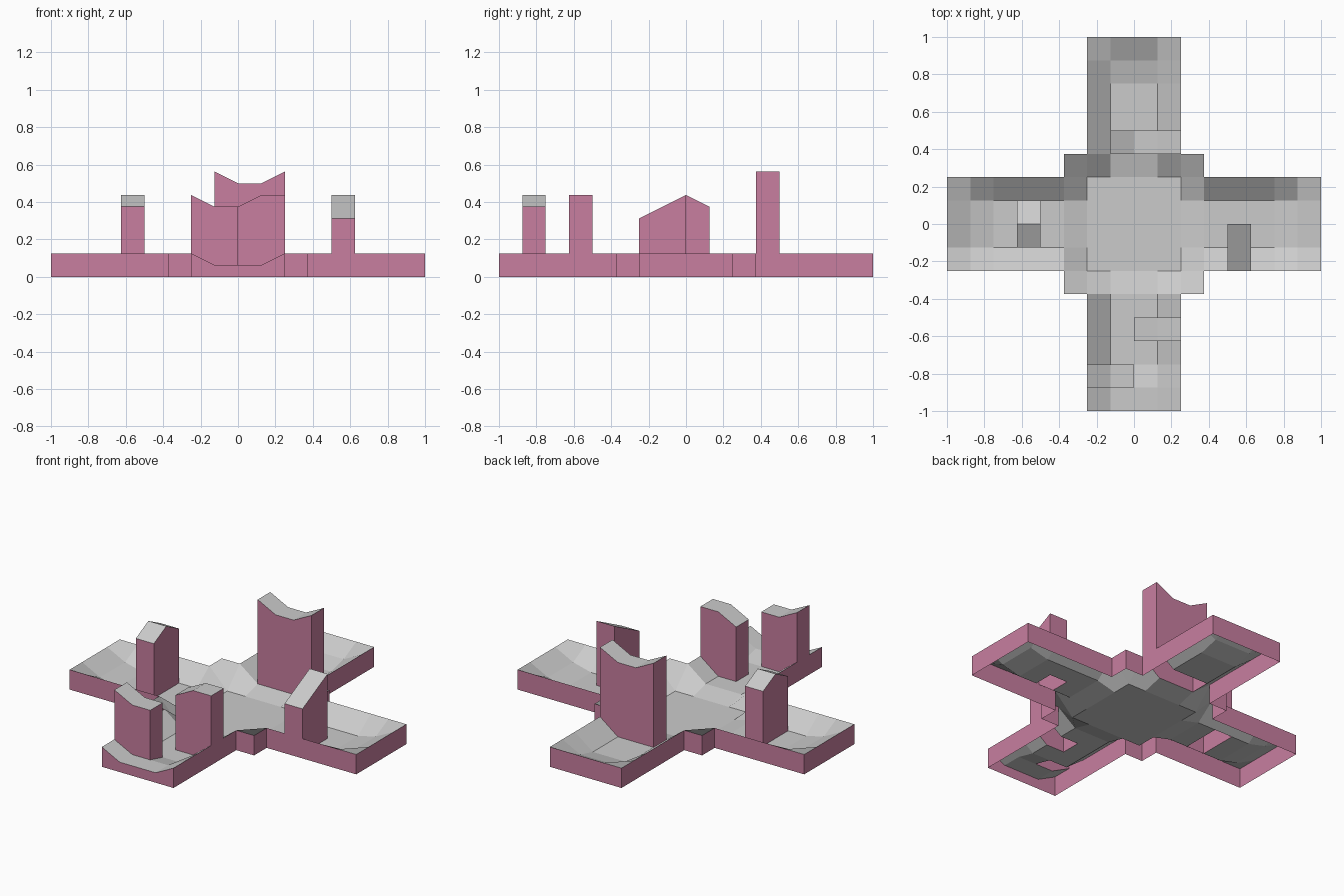
import bpy, bmesh

if "Cube" in bpy.data.objects:
    bpy.data.objects.remove(bpy.data.objects["Cube"])

S = 0.125  # grid step

pink = bpy.data.materials.new("pink")
pink.diffuse_color = (0.58, 0.21, 0.35, 1)
pink.use_nodes = True
pink.node_tree.nodes["Principled BSDF"].inputs["Base Color"].default_value = pink.diffuse_color


def inside(i, j):
    """Is grid cell (i, j) part of the cross-shaped plan?"""
    x, y = abs(i + 0.5), abs(j + 0.5)
    u, v = max(x, y), min(x, y)
    return u < 3 or (u < 8 and v < 2)


def ground(i, j):
    """Height of the dished top surface at a grid corner."""
    u, v = max(abs(i), abs(j)), min(abs(i), abs(j))
    if u <= 2:
        return 0.0
    if v >= 2:
        return S
    if u == 8:
        return S / 2 if j == -8 else S
    return S / 2 if u == 7 else S / 4


# Towers: first cell, direction the profile runs, top heights along it
TOWERS = {
    "front_left_tower": ((-2, -7), 'x', (0.4375, 0.375, 0.375)),
    "front_right_tower": ((0, -5), 'x', (0.375, 0.4375, 0.4375)),
    "back_tower": ((-1, 3), 'x', (0.5625, 0.5, 0.5, 0.5625)),
    "left_tower": ((-5, -1), 'y', (0.375, 0.4375, 0.375)),
    "right_tower": ((4, -2), 'y', (0.3125, 0.375, 0.4375)),
}


def cells_of(tower):
    (i, j), axis, tops = tower
    return {(i + k, j) if axis == 'x' else (i, j + k) for k in range(len(tops) - 1)}


def corners(i, j):
    return [(i, j), (i + 1, j), (i + 1, j + 1), (i, j + 1)]


def border(cells):
    """Outward-facing boundary edges of a set of cells."""
    for i, j in sorted(cells):
        c = corners(i, j)
        for k, (di, dj) in enumerate([(0, -1), (1, 0), (0, 1), (-1, 0)]):
            if (i + di, j + dj) not in cells:
                yield c[k], c[(k + 1) % 4]


def build(name, faces, material=None):
    bm = bmesh.new()
    for f in faces:
        bm.faces.new([bm.verts.new(p) for p in f])
    bmesh.ops.remove_doubles(bm, verts=bm.verts, dist=1e-4)
    me = bpy.data.meshes.new(name)
    bm.to_mesh(me)
    bm.free()
    ob = bpy.data.objects.new(name, me)
    bpy.context.collection.objects.link(ob)
    if material:
        me.materials.append(material)


def sheet(cells, height):
    return [[(i * S, j * S, height(i, j)) for i, j in corners(*c)] for c in sorted(cells)]


def walls(cells, low, high):
    out = []
    for a, b in border(cells):
        quad = [(*a, low(*a)), (*b, low(*b)), (*b, high(*b)), (*a, high(*a))]
        pts = []
        for i, j, z in quad:
            p = (i * S, j * S, z)
            if p not in pts:
                pts.append(p)
        if len(pts) > 2:
            out.append(pts)
    return out


plan = {(i, j) for i in range(-8, 8) for j in range(-8, 8) if inside(i, j)}
taken = set().union(*(cells_of(t) for t in TOWERS.values()))

# Dished top with openings under the towers, and the skirt around it
build("dished_top", sheet(plan - taken, ground))
build("outer_skirt", walls(plan, lambda i, j: 0.0, ground), pink)

# Hollow towers with sloped caps
for name, tower in TOWERS.items():
    (i0, j0), axis, tops = tower

    def top(i, j):
        return tops[i - i0 if axis == 'x' else j - j0]

    build(name + "_walls", walls(cells_of(tower), ground, top), pink)
    build(name + "_cap", sheet(cells_of(tower), top))
